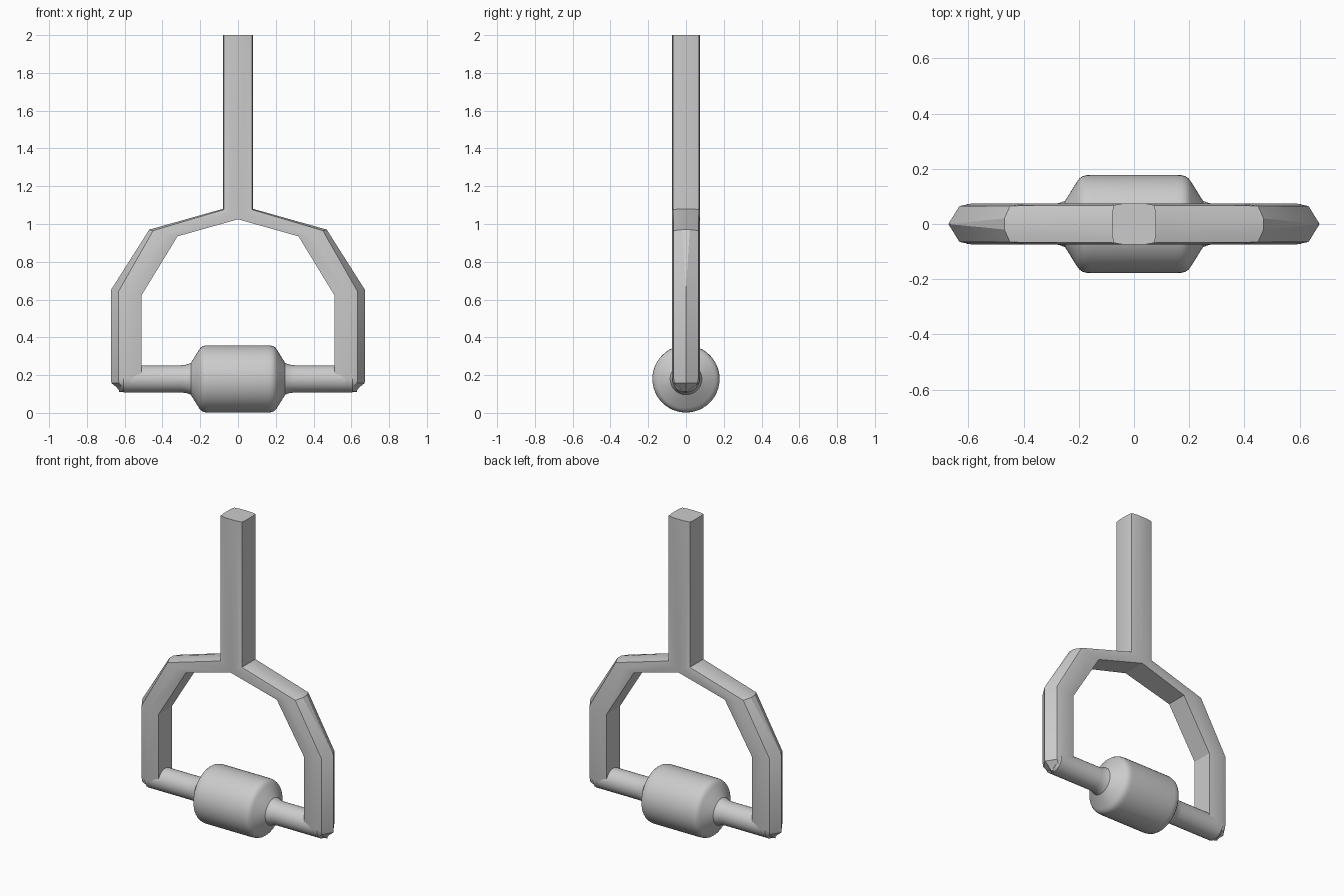
import bpy, bmesh
from math import sin, cos, radians, pi
from mathutils import Vector, Matrix

if "Cube" in bpy.data.objects:
    bpy.data.objects.remove(bpy.data.objects["Cube"])


def finish(name, bm, angle):
    bmesh.ops.remove_doubles(bm, verts=bm.verts, dist=0.0008)
    bmesh.ops.recalc_face_normals(bm, faces=bm.faces)
    me = bpy.data.meshes.new(name)
    bm.to_mesh(me)
    bm.free()
    ob = bpy.data.objects.new(name, me)
    bpy.context.collection.objects.link(ob)
    bpy.ops.object.select_all(action='DESELECT')
    bpy.context.view_layer.objects.active = ob
    ob.select_set(True)
    bpy.ops.object.shade_smooth_by_angle(angle=radians(angle))
    return ob


# Cross-sections as (fraction from inner to outer edge, half depth)
STEM = [(0, .075), (.5, .0745), (.93, .068), (1, .035)]
KNEE = [(0, .067), (.45, .075), (.86, .066), (1, .02)]
LEG = [(0, .066), (.45, .075), (.75, .065), (1, 0)]


def ring(bm, inner, outer, section, squash=1.0):
    a, b = Vector((inner[0], 0, inner[1])), Vector((outer[0], 0, outer[1]))
    full = [(t, -y) for t, y in section] + [(t, y) for t, y in reversed(section)]
    return [bm.verts.new(a.lerp(b, t) + Vector((0, y * squash, 0))) for t, y in full]


def bridge(bm, r0, r1, closed=True):
    n = len(r0)
    for i in range(n if closed else n - 1):
        j = (i + 1) % n
        bm.faces.new((r0[i], r0[j], r1[j], r1[i]))


# Frame: stem half and one arm, then mirrored
bm = bmesh.new()
top = ring(bm, (0, 2), (.08, 2), STEM)
fork = ring(bm, (0, 1.025), (.08, 1.08), STEM)
bm.faces.new(top)
bridge(bm, top, fork, closed=False)
rings = [fork,
         ring(bm, (.32, .935), (.47, .97), KNEE),
         ring(bm, (.512, .62), (.673, .65), LEG)]
# Rounded lower end of the leg
for deg in (0, 20, 40, 60, 75, 88):
    z = .183 - .073 * sin(radians(deg))
    tip = .673 - .043 * min(1, max(0, (.16 - z) / .035))
    rings.append(ring(bm, (.512, z), (tip, z), LEG, cos(radians(deg))))
for r0, r1 in zip(rings, rings[1:]):
    bridge(bm, r0, r1)
bm.faces.new(rings[-1])
bmesh.ops.mirror(bm, geom=bm.verts[:] + bm.edges[:] + bm.faces[:],
                 matrix=Matrix.Identity(4), merge_dist=0.0005, axis='X')
finish("hook_frame", bm, 28)

# Handle: profile turned around the x axis
half = [(.62, 0), (.62, .06), (.605, .072), (.30, .072), (.27, .076), (.25, .084),
        (.207, .153), (.198, .165), (.187, .173), (.172, .177), (.155, .178)]
profile = half + [(-x, r) for x, r in reversed(half)]
bm = bmesh.new()
vs = [bm.verts.new((x, 0, .18 + r)) for x, r in profile]
es = [bm.edges.new(p) for p in zip(vs, vs[1:])]
bmesh.ops.spin(bm, geom=vs + es, cent=(0, 0, .18), axis=(1, 0, 0),
               angle=2 * pi, steps=48, use_merge=False)
finish("handle_grip", bm, 32)
